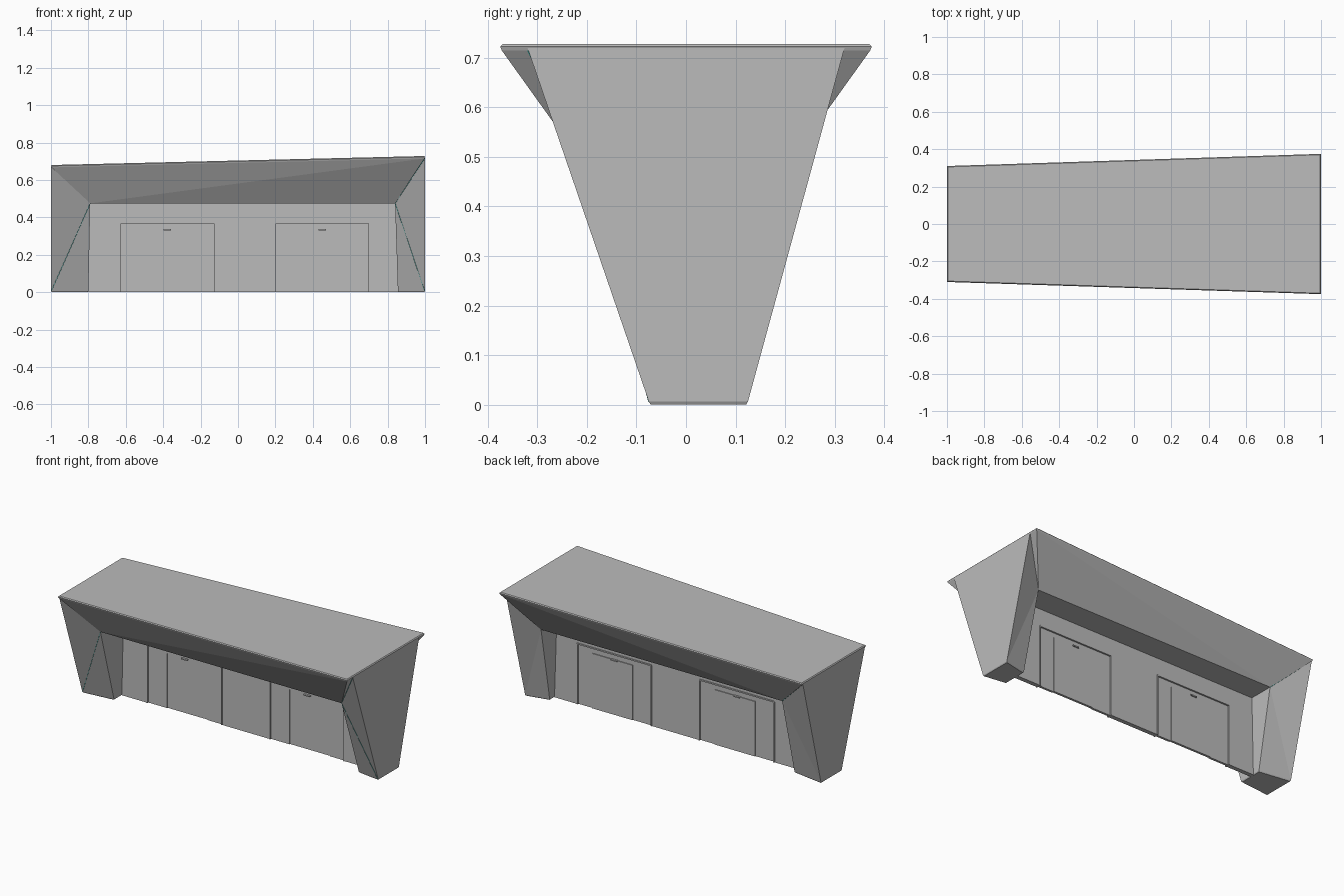
import bpy
import bmesh
from mathutils import Vector

cube = bpy.data.objects.get("Cube")
if cube:
    bpy.data.objects.remove(cube, do_unlink=True)


def make_material(name, colour):
    mat = bpy.data.materials.new(name)
    mat.use_nodes = True
    mat.diffuse_color = colour
    mat.node_tree.nodes["Principled BSDF"].inputs["Base Color"].default_value = colour
    return mat


GREY = make_material("light grey", (0.5, 0.5, 0.5, 1))
TEAL = make_material("teal trim", (0.05, 0.5, 0.45, 1))


def finish(name, bm, mat=GREY):
    bmesh.ops.recalc_face_normals(bm, faces=bm.faces)
    mesh = bpy.data.meshes.new(name)
    bm.to_mesh(mesh)
    bm.free()
    mesh.materials.append(mat)
    obj = bpy.data.objects.new(name, mesh)
    bpy.context.collection.objects.link(obj)
    return obj


def box(name, x0, x1, y0, y1, z0, z1):
    bm = bmesh.new()
    bmesh.ops.create_cube(bm, size=1)
    for v in bm.verts:
        v.co = ((x0 + x1) / 2 + v.co.x * (x1 - x0),
                (y0 + y1) / 2 + v.co.y * (y1 - y0),
                (z0 + z1) / 2 + v.co.z * (z1 - z0))
    return finish(name, bm)


def strip(name, points, radius=0.0015):
    curve = bpy.data.curves.new(name, "CURVE")
    curve.dimensions = "3D"
    curve.bevel_depth = radius
    curve.bevel_resolution = 0
    spline = curve.splines.new("POLY")
    spline.points.add(len(points) - 1)
    for p, co in zip(spline.points, points):
        p.co = (*co, 1)
    curve.materials.append(TEAL)
    obj = bpy.data.objects.new(name, curve)
    bpy.context.collection.objects.link(obj)


# Each end: outer x, roof half width, roof height, side panel top half width,
# soffit corner x and pillar foot x
ENDS = {
    "right": dict(x=-1, half=0.31, top=0.68, panel=0.30, soffit=-0.79, foot=-0.80),
    "left": dict(x=1, half=0.375, top=0.728, panel=0.32, soffit=0.84, foot=0.855),
}
SOFFIT_Z = 0.475
SOFFIT_Y = 0.20
FOOT_Z = 0.006

# Tapered roof: bevelled rim sloping down to a narrower soffit
bm = bmesh.new()
for e in ENDS.values():
    for s in (-1, 1):
        for inset, drop in ((0.005, 0), (0, 0.005), (0.003, 0.013)):
            x = e["x"] * (1 - inset)
            bm.verts.new((x, s * (e["half"] - inset), e["top"] - drop))
        bm.verts.new((e["soffit"], s * SOFFIT_Y, SOFFIT_Z))
bmesh.ops.convex_hull(bm, input=bm.verts)
bmesh.ops.dissolve_limit(bm, angle_limit=0.01, verts=bm.verts, edges=bm.edges)
finish("roof", bm)

# Faceted end pillars, wide at the top and narrow at the foot
for side, e in ENDS.items():
    bm = bmesh.new()
    ring = {}
    for s, outer, inner in ((-1, -0.075, -0.055), (1, 0.125, 0.095)):
        ring[s] = [bm.verts.new(co) for co in (
            (e["x"], s * e["panel"], e["top"] - 0.008),
            (e["x"], outer, FOOT_Z),
            (e["foot"], inner, FOOT_Z),
            (e["soffit"], s * SOFFIT_Y, SOFFIT_Z))]
        t, b, i, p = ring[s]
        bm.faces.new((t, b, p))
        bm.faces.new((b, i, p))
    for k in range(4):
        n = (k + 1) % 4
        bm.faces.new((ring[-1][k], ring[-1][n], ring[1][n], ring[1][k]))
    bmesh.ops.recalc_face_normals(bm, faces=bm.faces)
    base = min(bm.faces, key=lambda f: f.calc_center_median().z)
    bmesh.ops.inset_region(bm, faces=[base], thickness=0.005, depth=FOOT_Z)
    for v in bm.verts:
        v.co.z = max(v.co.z, 0)
    finish(side + "_pillar", bm)

    # Thin teal strips along the pillar creases
    p = Vector((e["soffit"], -SOFFIT_Y, SOFFIT_Z))
    strip(side + "_crease_strip", [(e["x"] * 0.998, -0.075, FOOT_Z), p])
strip("left_front_upper_strip", [(0.84, -0.2, 0.475), (0.998, -0.32, 0.715)])
strip("right_back_upper_strip", [(-0.79, 0.2, 0.475), (-0.998, 0.3, 0.67)])

# Central wall with two doorways
Y0, Y1 = 0.022, 0.048
DOORS = {"right": (-0.63, -0.125), "left": (0.2, 0.702)}
HEAD = 0.37
piers = [-0.81, *DOORS["right"], *DOORS["left"], 0.86]
for n in range(0, 6, 2):
    box("wall_pier_%d" % (n // 2 + 1), piers[n], piers[n + 1], Y0, Y1, 0, HEAD)
box("wall_header", piers[0], piers[-1], Y0, Y1, HEAD, SOFFIT_Z + 0.005)

for side, (a, b) in DOORS.items():
    leaf0, leaf1 = a + 0.13, b - 0.1
    top = 0.335
    # Fixed panels around the leaf
    box(side + "_door_panel_a", a, leaf0, Y0 + 0.006, Y1 - 0.006, 0, HEAD)
    box(side + "_door_panel_b", leaf1, b, Y0 + 0.006, Y1 - 0.006, 0, HEAD)
    box(side + "_door_transom", leaf0, leaf1, Y0 + 0.006, Y1 - 0.006, top, HEAD)
    # Leaf set towards the back
    box(side + "_door_leaf", leaf0, leaf1, Y0 + 0.011, Y1 - 0.001, 0, top)
    # Frame proud of the wall on both sides
    for name, x in (("a", a), ("b", b)):
        box(side + "_door_jamb_" + name, x - 0.004, x + 0.004,
            Y0 - 0.004, Y1 + 0.004, 0, HEAD)
    box(side + "_door_head", a, b, Y0 - 0.004, Y1 + 0.004, HEAD - 0.004, HEAD + 0.004)
    # Small sensor above the door
    mid = (a + b) / 2
    box(side + "_door_sensor", mid - 0.02, mid + 0.02, Y0 - 0.006, Y1 + 0.006,
        top - 0.005, top + 0.002)
